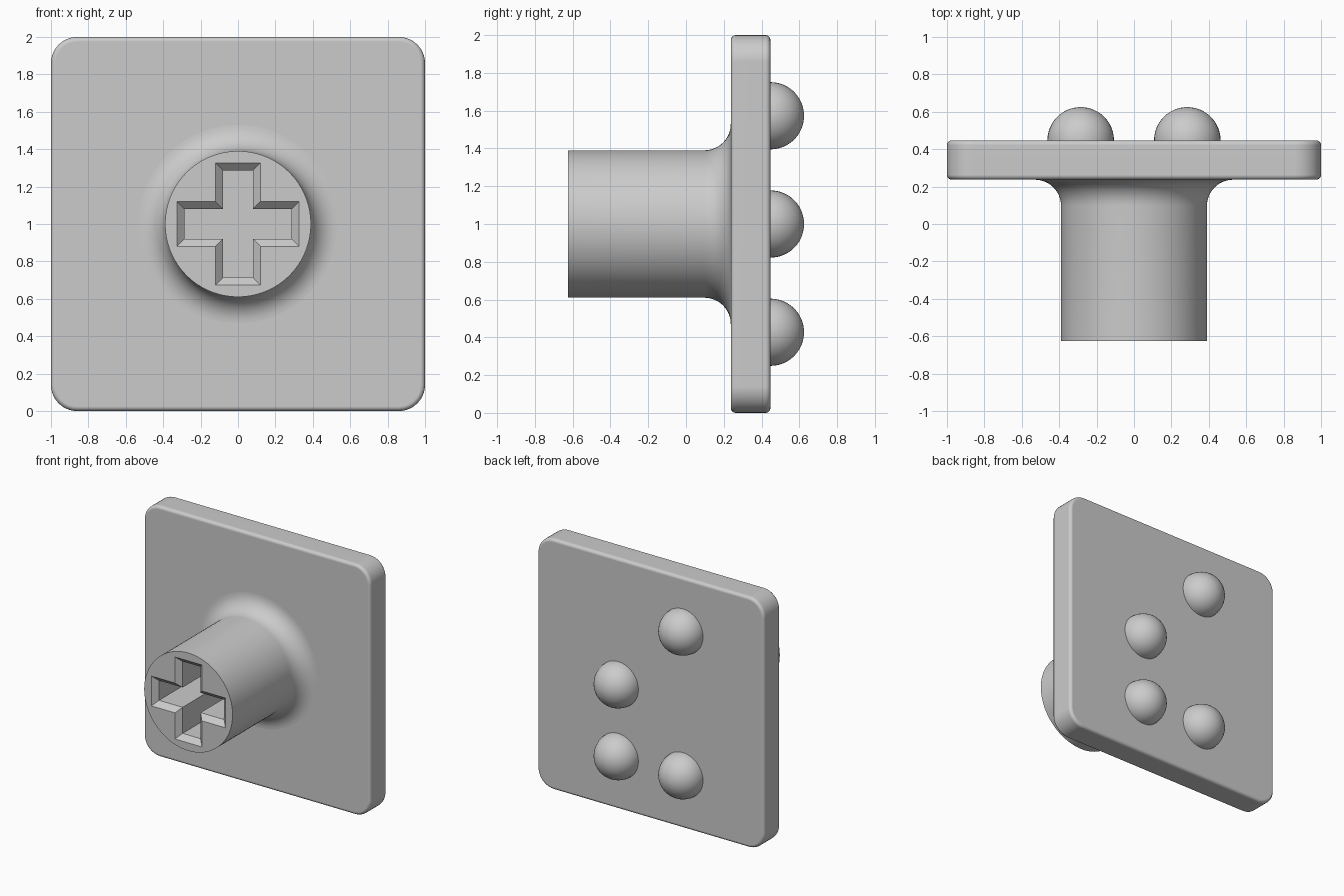
import bpy
import bmesh
from math import sin, cos, pi, radians
from mathutils import Matrix, Vector

if "Cube" in bpy.data.objects:
    bpy.data.objects.remove(bpy.data.objects["Cube"], do_unlink=True)

# One plain grey for everything
GREY = (0.6, 0.6, 0.6, 1)
grey = bpy.data.materials.new("grey_plastic")
grey.use_nodes = True
grey.diffuse_color = GREY
grey.node_tree.nodes["Principled BSDF"].inputs["Base Color"].default_value = GREY

FRONT, BACK, TIP = 0.237, 0.447, -0.625     # plate faces and stem end along y
MID = 1.0                                   # height of the plate centre


def finish(bm, name, location=(0, 0, 0)):
    bmesh.ops.recalc_face_normals(bm, faces=bm.faces)
    mesh = bpy.data.meshes.new(name)
    bm.to_mesh(mesh)
    bm.free()
    mesh.materials.append(grey)
    obj = bpy.data.objects.new(name, mesh)
    obj.location = location
    bpy.context.collection.objects.link(obj)
    return obj


def smooth(obj):
    bpy.ops.object.select_all(action="DESELECT")
    obj.select_set(True)
    bpy.context.view_layer.objects.active = obj
    bpy.ops.object.shade_smooth_by_angle(angle=radians(35))


def skin(bm, rings, closed=True):
    """Join equal-length loops of points and cap both ends."""
    loops = [[bm.verts.new(p) for p in ring] for ring in rings]
    for a, b in zip(loops, loops[1:]):
        for i in range(len(a)):
            j = (i + 1) % len(a)
            bm.faces.new((a[i], a[j], b[j], b[i]))
    bm.faces.new(loops[0])
    bm.faces.new(loops[-1])


def lathe(name, profile, location, steps):
    """Turn (radius, y) points around the y axis."""
    bm = bmesh.new()
    skin(bm, [[(r * cos(2 * pi * i / steps), y, r * sin(2 * pi * i / steps))
               for i in range(steps)] for r, y in profile])
    bmesh.ops.remove_doubles(bm, verts=bm.verts, dist=0.0001)
    return finish(bm, name, location)


# Plate: rounded corners first, then softened rims
bm = bmesh.new()
bmesh.ops.create_cube(bm, size=1, matrix=Matrix.Diagonal((2, BACK - FRONT, 2, 1)))
corners = [e for e in bm.edges
           if abs((e.verts[0].co - e.verts[1].co).normalized().y) > 0.9]
bmesh.ops.bevel(bm, geom=corners, offset=0.14, segments=10, profile=0.5,
                affect="EDGES")
rims = [e for e in bm.edges if abs(e.verts[0].co.y - e.verts[1].co.y) < 0.001]
bmesh.ops.bevel(bm, geom=rims, offset=0.025, segments=4, profile=0.5,
                affect="EDGES")
plate = finish(bm, "plate", (0, (FRONT + BACK) / 2, MID))
smooth(plate)
weighted = plate.modifiers.new("flat_faces", "WEIGHTED_NORMAL")
weighted.keep_sharp = True

# Stem with a flared foot that blends into the plate
R, FILLET = 0.39, 0.14
profile = [(R, TIP)]
for k in range(13):
    a = k / 12 * pi / 2
    profile.append((R + FILLET * (1 - cos(a)), FRONT - FILLET * (1 - sin(a))))
profile.append((R + FILLET, FRONT + 0.05))
stem = lathe("stem", profile, (0, 0, MID), 72)


# Cross-shaped socket with a chamfered mouth
def cross(arm, half, y):
    quarter = [Vector((arm, -half)), Vector((arm, half)), Vector((half, half))]
    turned = [Matrix.Rotation(q * pi / 2, 2) @ p for q in range(4) for p in quarter]
    return [(p.x, y, p.y) for p in turned]


ARM, HALF, CHAMFER = 0.287, 0.079, 0.04
bm = bmesh.new()
skin(bm, [cross(ARM + 2 * CHAMFER, HALF + 2 * CHAMFER, TIP - CHAMFER),
          cross(ARM, HALF, TIP + CHAMFER),
          cross(ARM, HALF, TIP + 0.56)])
cutter = finish(bm, "socket_cutter", (0, 0, MID))
cutter.hide_render = True
bpy.context.view_layer.update()

cut = stem.modifiers.new("socket", "BOOLEAN")
cut.operation = "DIFFERENCE"
cut.solver = "EXACT"
cut.object = cutter
bpy.context.view_layer.objects.active = stem
bpy.ops.object.modifier_apply(modifier=cut.name)
bpy.data.objects.remove(cutter, do_unlink=True)
smooth(stem)

# Four domed bumps on the back
DOME = 0.178
arc = [(DOME, BACK - 0.03)]
for k in range(12):
    a = k / 12 * pi / 2
    arc.append((DOME * cos(a), BACK + DOME * sin(a)))
arc.append((0.004, BACK + DOME))
bumps = {"upper_right_bump": (-1, 1), "middle_left_bump": (1, 0),
         "lower_left_bump": (1, -1), "lower_right_bump": (-1, -1)}
for name, (side, row) in bumps.items():
    smooth(lathe(name, arc, (side * 0.285, 0, MID + row * 0.573), 40))
